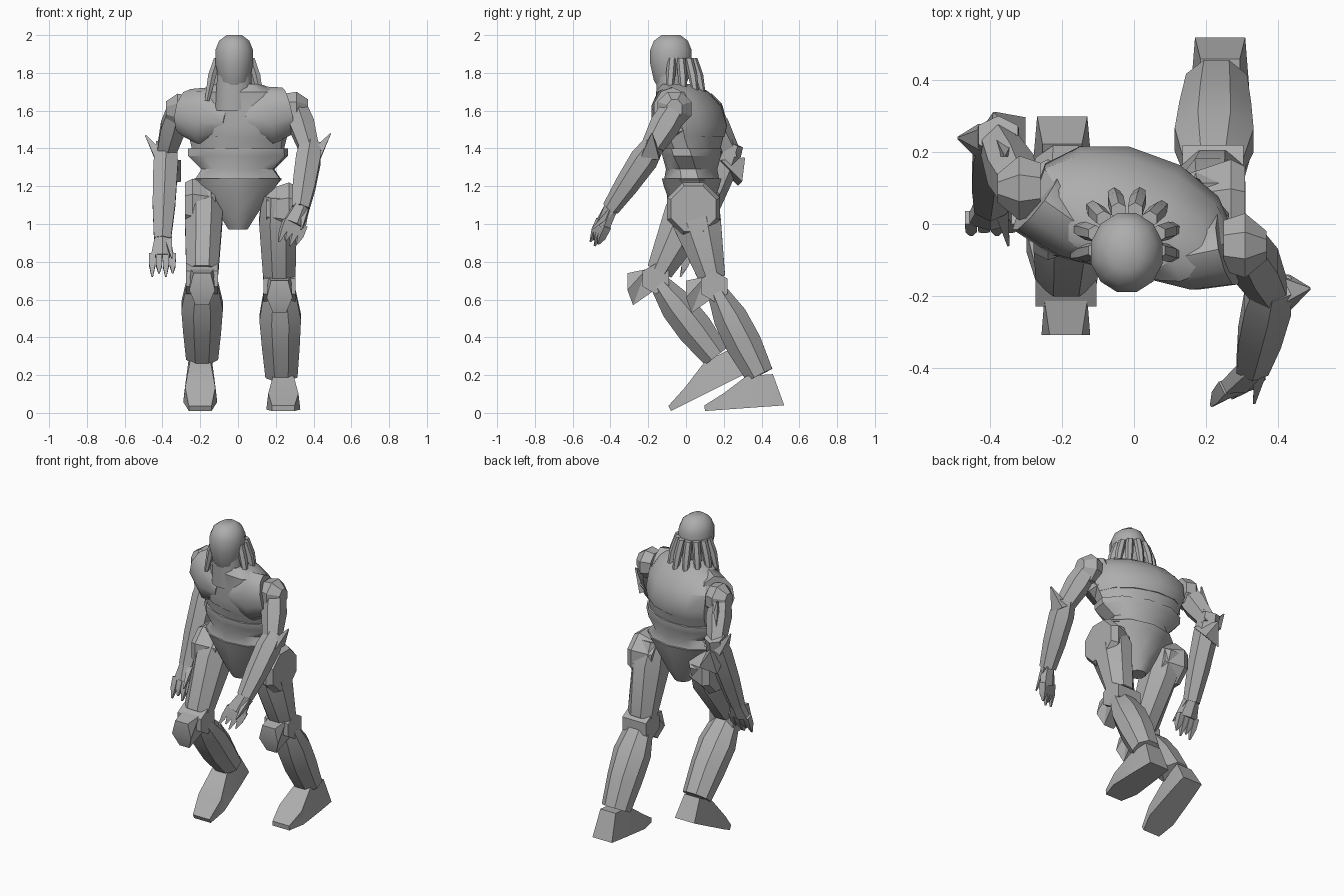
import bpy, bmesh, math
from mathutils import Vector

if "Cube" in bpy.data.objects:
    bpy.data.objects.remove(bpy.data.objects["Cube"])

grey = bpy.data.materials.new("plain grey")
grey.use_nodes = True
grey.diffuse_color = (.42, .42, .42, 1)
grey.node_tree.nodes["Principled BSDF"].inputs["Base Color"].default_value = grey.diffuse_color

X, Y, Z = Vector((1, 0, 0)), Vector((0, 1, 0)), Vector((0, 0, 1))


def finish(name, bm, angle):
    bmesh.ops.recalc_face_normals(bm, faces=bm.faces)
    mesh = bpy.data.meshes.new(name)
    bm.to_mesh(mesh)
    bm.free()
    mesh.materials.append(grey)
    obj = bpy.data.objects.new(name, mesh)
    bpy.context.collection.objects.link(obj)
    bpy.ops.object.select_all(action="DESELECT")
    obj.select_set(True)
    bpy.context.view_layer.objects.active = obj
    bpy.ops.object.shade_smooth_by_angle(angle=math.radians(angle))


def ring(centre, across, deep, width, depth, sides):
    """Polygon whose flats lie at the given half width and half depth."""
    grow = 1 / math.cos(math.pi / sides)
    turns = [(j + .5) * math.tau / sides for j in range(sides)]
    return [centre + grow * (across * width * math.cos(a) + deep * depth * math.sin(a)) for a in turns]


def skin(name, rings, angle=32):
    """Join a row of matching rings and close both ends."""
    bm = bmesh.new()
    rows = [[bm.verts.new(p) for p in r] for r in rings]
    for low, high in zip(rows, rows[1:]):
        for j in range(len(low)):
            bm.faces.new((low[j - 1], low[j], high[j], high[j - 1]))
    bm.faces.new(rows[0])
    bm.faces.new(rows[-1])
    finish(name, bm, angle)


def limb(name, start, end, sizes, sides=8, axis=X, angle=32):
    """Straight part; sizes holds (fraction along, half width, half depth)."""
    along = (end - start).normalized()
    across = (axis - along * axis.dot(along)).normalized()
    deep = along.cross(across)
    skin(name, [ring(start.lerp(end, t), across, deep, w, d, sides) for t, w, d in sizes], angle)


def spike(name, base, tip, width, depth):
    limb(name, base, tip, [(0, width, depth), (1, .003, .003)], 4)


def prism(name, x, profile):
    """Side outline of (point, half width) pairs, widened about x."""
    bm = bmesh.new()
    left, right = ([bm.verts.new((x + s * w, p.y, p.z)) for p, w in profile] for s in (1, -1))
    for i in range(len(profile)):
        bm.faces.new((left[i - 1], left[i], right[i], right[i - 1]))
    caps = [bm.faces.new(left), bm.faces.new(right)]
    bmesh.ops.triangulate(bm, faces=caps)
    finish(name, bm, 32)


def torso(name, rows, sides=12):
    """Level rings of (height, half width, half depth), twisting and leaning with height."""
    rings = []
    for z, w, d in rows:
        twist = -math.radians(20) * min(max((z - 1.2) / .3, 0), 1)
        across = Vector((math.cos(twist), math.sin(twist), 0))
        centre = Vector((0, .03 - max(0, z - 1.6) / 2, z))
        rings.append(ring(centre, across, Z.cross(across), w, d, sides))
    skin(name, rings)


# Trunk
torso("pelvis", [(.97, .05, .05), (1.05, .1, .09), (1.2, .2, .14), (1.24, .23, .15)], 10)
torso("waist", [(1.23, .23, .14), (1.29, .19, .13), (1.36, .26, .15), (1.4, .26, .15)], 10)
torso("ribs", [(1.39, .24, .14), (1.5, .27, .16)])
torso("chest", [(1.46, .26, .16), (1.52, .28, .17), (1.62, .28, .15), (1.7, .23, .12), (1.74, .12, .08)])

# Head, neck and hanging locks
skull = Vector((-.02, -.08, 0))


def head_part(name, rows):
    skin(name, [ring(skull + Z * z, X, Y, w, d, 12) for z, w, d in rows], 40)


head_part("neck", [(1.6, .1, .07), (1.8, .09, .08)])
head_part("head", [(1.69, .06, .05), (1.76, .08, .09), (1.85, .1, .11),
                   (1.92, .1, .11), (1.97, .08, .09), (2, .04, .05)])
for i in range(8):
    a = math.radians(30 * i - 15)
    out = Vector((math.cos(a), math.sin(a), 0))
    path = [(1.88, .09, .02), (1.79, .12, .022), (1.65, .15, .012)]
    skin(f"lock_{i + 1}", [ring(skull + Y * .03 + out * r + Z * z, X, Y, w, w, 6) for z, r, w in path])


def build_arm(side, s, shoulder, elbow, wrist, tip, spread):
    breastbone = Vector((-.01, -.13, 1.54))
    limb(side + "_chest_plate", shoulder, breastbone,
         [(.15, .1, .12), (.5, .09, .15), (.85, .035, .06)], 10, Y, 45)
    limb(side + "_shoulder", shoulder - X * s * .06, shoulder + X * s * .06,
         [(0, .07, .08), (.5, .09, .09), (1, .04, .05)], 8, Y)
    limb(side + "_upper_arm", shoulder, elbow, [(-.15, .05, .06), (.4, .065, .07), (1, .05, .05)], 6)
    limb(side + "_forearm", elbow, wrist,
         [(-.1, .055, .05), (.15, .065, .065), (.6, .06, .055), (1, .045, .04)], 6)
    spike(side + "_elbow_spike", elbow + Vector((s * .03, 0, -.03)),
          elbow + Vector((s * .11, .01, .09)), .03, .05)
    limb(side + "_palm", wrist, tip, [(-.05, .04, .035), (.45, .06, .03)], 6, spread)
    for i in range(4):
        shift = spread * (i - 1.5) * .036
        limb(f"{side}_finger_{i + 1}", wrist + shift, tip + shift,
             [(.4, .017, .02), (.7, .016, .018), (1 - .1 * (i % 2), .004, .004)], 4, spread)
    spike(side + "_thumb", wrist + spread * .03, wrist.lerp(tip, .5) + spread * .05 - Y * .07, .02, .02)


def build_leg(side, s, hip, knee, ankle, heel, toe):
    limb(side + "_hip_hub", hip - X * s * .06, hip + X * s * .1,
         [(0, .1, .1), (.75, .14, .14), (1, .12, .12)], 8, Y)
    limb(side + "_thigh", hip, knee, [(-.2, .08, .1), (.15, .1, .13), (.9, .085, .07)])
    limb(side + "_knee", knee - X * .085, knee + X * .085, [(0, .07, .07), (1, .07, .07)], 6, Y)
    cap = [(-.15, .03, .045), (-.05, .05, .06), (-.02, -.07, .06), (-.12, -.14, .035), (-.15, -.06, .068)]
    prism(side + "_kneecap", knee.x, [(knee + Y * y + Z * z, w) for y, z, w in cap])
    limb(side + "_shin", knee, ankle, [(.07, .085, .055), (.35, .11, .09), (.65, .1, .095), (1, .085, .075)])
    # Foot outline follows the sole from heel to toe
    sole = (toe - heel).normalized()
    up = sole.cross(X)
    if up.z < 0:
        up.negate()
    front, back = ankle + sole * .07, ankle - sole * .07
    prism(side + "_foot", toe.x, [
        (toe, .06), (toe + up * .03, .06), (toe.lerp(front, .45) + up * .01, .08), (front, .055),
        (back, .055), (heel, .07), (heel.lerp(toe, .3), .08), (heel.lerp(toe, .75), .09)])


# Right limbs: arm swung back, knee lifted forward
build_arm("right", -1, Vector((-.32, .1, 1.6)), Vector((-.38, .23, 1.38)),
          Vector((-.4, .05, .92)), Vector((-.4, -.03, .72)), X)
build_leg("right", -1, Vector((-.18, .04, 1.1)), Vector((-.19, -.16, .71)),
          Vector((-.19, .16, .3)), Vector((-.2, .3, .2)), Vector((-.2, -.08, .01)))
right_elbow = Vector((-.36, .23, 1.35))
spike("right_arm_fin", right_elbow, right_elbow + Vector((0, -.04, .28)), .04, .04)
spike("right_elbow_guard", right_elbow - Z * .08, right_elbow + Vector((-.03, .08, 0)), .06, .08)

# Left limbs: arm reaching forward, foot planted behind
build_arm("left", 1, Vector((.31, -.06, 1.61)), Vector((.38, -.19, 1.39)),
          Vector((.33, -.4, 1.08)), Vector((.26, -.49, .89)), Vector((.8, .3, -.3)))
build_leg("left", 1, Vector((.21, .04, 1.08)), Vector((.22, .15, .67)),
          Vector((.23, .39, .2)), Vector((.24, .52, .04)), Vector((.24, .1, .01)))
